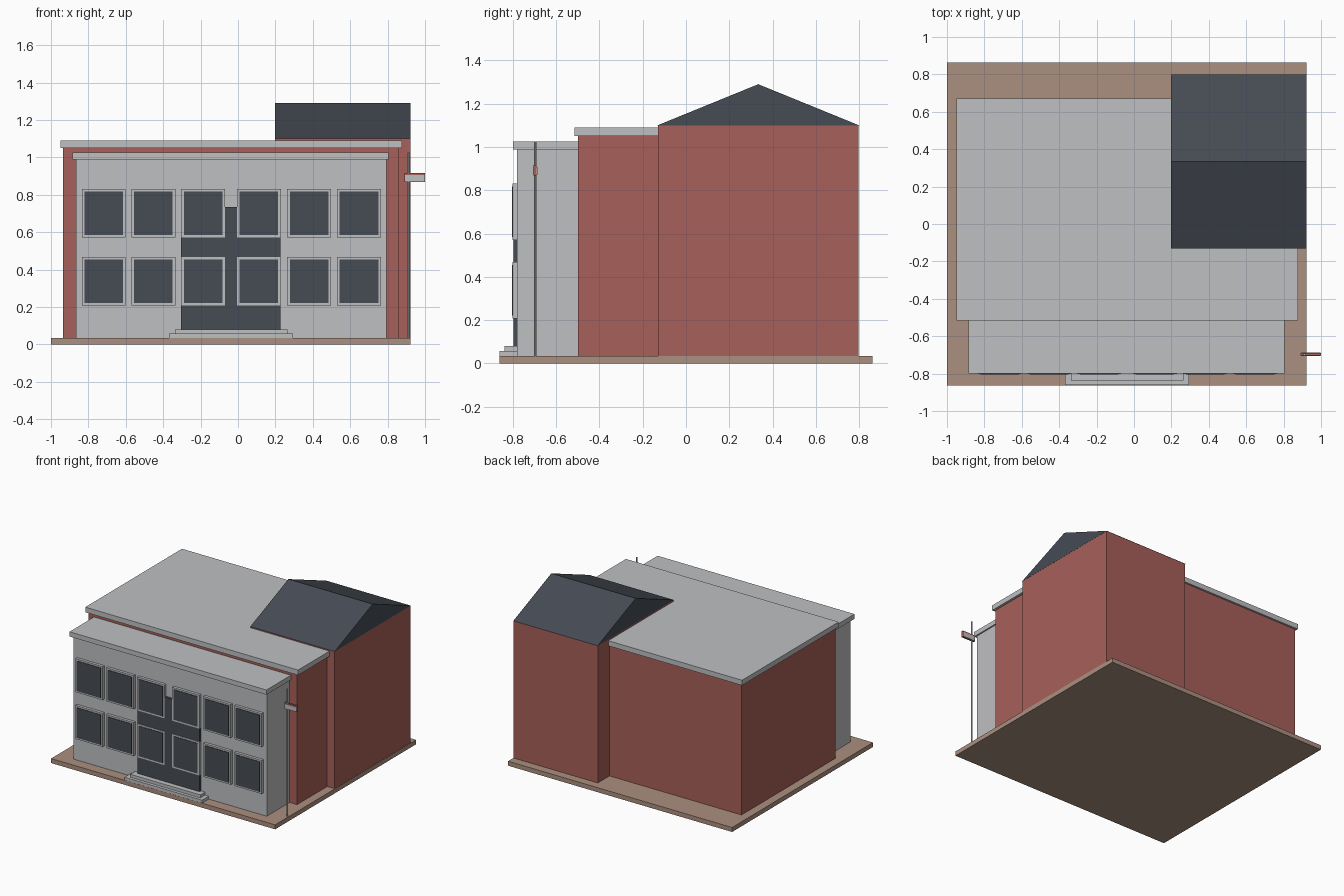
import bpy

if "Cube" in bpy.data.objects:
    bpy.data.objects.remove(bpy.data.objects["Cube"])


def material(name, rgb):
    m = bpy.data.materials.new(name)
    m.diffuse_color = (*rgb, 1.0)
    m.use_nodes = True
    m.node_tree.nodes["Principled BSDF"].inputs["Base Color"].default_value = m.diffuse_color
    return m


BRICK = material("red_brick", (0.39, 0.117, 0.10))
GREY = material("light_grey_render", (0.52, 0.525, 0.54))
DARK = material("dark_slate", (0.061, 0.07, 0.088))
PAVING = material("tan_paving", (0.41, 0.275, 0.215))


def mesh_object(name, verts, faces, mat):
    me = bpy.data.meshes.new(name)
    me.from_pydata(verts, [], faces)
    me.materials.append(mat)
    ob = bpy.data.objects.new(name, me)
    bpy.context.collection.objects.link(ob)
    return ob


def box(name, x, y, z, mat):
    """Axis-aligned box from (min, max) pairs."""
    verts = [(a, b, c) for a in x for b in y for c in z]
    faces = [(0, 1, 3, 2), (4, 6, 7, 5), (0, 4, 5, 1),
             (2, 3, 7, 6), (0, 2, 6, 4), (1, 5, 7, 3)]
    return mesh_object(name, verts, faces, mat)


def gable(name, x, y, z, mat):
    """Triangular prism with its ridge along x."""
    ridge = (y[0] + y[1]) / 2
    verts = [(a, b, c) for a in x
             for b, c in ((y[0], z[0]), (y[1], z[0]), (ridge, z[1]))]
    faces = [(0, 2, 1), (3, 4, 5), (0, 1, 4, 3), (1, 2, 5, 4), (2, 0, 3, 5)]
    return mesh_object(name, verts, faces, mat)


# Paved base
BASE = 0.035
box("paved_base", (-1, 0.923), (-0.863, 0.863), (0, BASE), PAVING)

# Main brick hall with flat roof
box("brick_hall", (-0.935, 0.857), (-0.5, 0.655), (BASE, 1.05), BRICK)
box("hall_roof_slab", (-0.95, 0.876), (-0.515, 0.67), (1.05, 1.09), GREY)

# Rear wing with gabled slate roof
box("brick_wing", (0.198, 0.921), (-0.13, 0.798), (BASE, 1.1), BRICK)
gable("wing_roof", (0.198, 0.922), (-0.132, 0.8), (1.1, 1.29), DARK)

# Rendered front block and its cornice
box("front_block", (-0.865, 0.793), (-0.78, -0.5), (BASE, 0.988), GREY)
box("front_cornice", (-0.886, 0.804), (-0.8, -0.5), (0.988, 1.025), GREY)

# Entrance panel and steps
box("entrance_panel", (-0.305, 0.228), (-0.798, -0.775), (0.08, 0.735), DARK)
box("lower_step", (-0.37, 0.295), (-0.862, -0.775), (BASE, 0.058), GREY)
box("upper_step", (-0.337, 0.264), (-0.838, -0.775), (0.058, 0.081), GREY)

# Windows: raised frame with a glass plate
for row, zc in enumerate((0.338, 0.701)):
    for col, xc in enumerate((-0.718, -0.452, -0.187, 0.112, 0.38, 0.647)):
        tag = f"{row + 1}_{col + 1}"
        box("window_frame_" + tag, (xc - 0.117, xc + 0.117), (-0.801, -0.775),
            (zc - 0.13, zc + 0.13), GREY)
        box("window_glass_" + tag, (xc - 0.103, xc + 0.103), (-0.805, -0.797),
            (zc - 0.117, zc + 0.117), DARK)

# Pole with a small banner: red board with grey plates on both faces
bpy.ops.mesh.primitive_cylinder_add(vertices=10, radius=0.006, depth=0.99,
                                    location=(0.912, -0.697, BASE + 0.495))
pole = bpy.context.object
pole.name = "banner_pole"
pole.data.materials.append(GREY)
box("banner_board", (0.89, 1.0), (-0.704, -0.69), (0.868, 0.917), BRICK)
for side, y in (("front", (-0.707, -0.703)), ("back", (-0.691, -0.687))):
    box("banner_plate_" + side, (0.893, 0.998), y, (0.871, 0.907), GREY)
